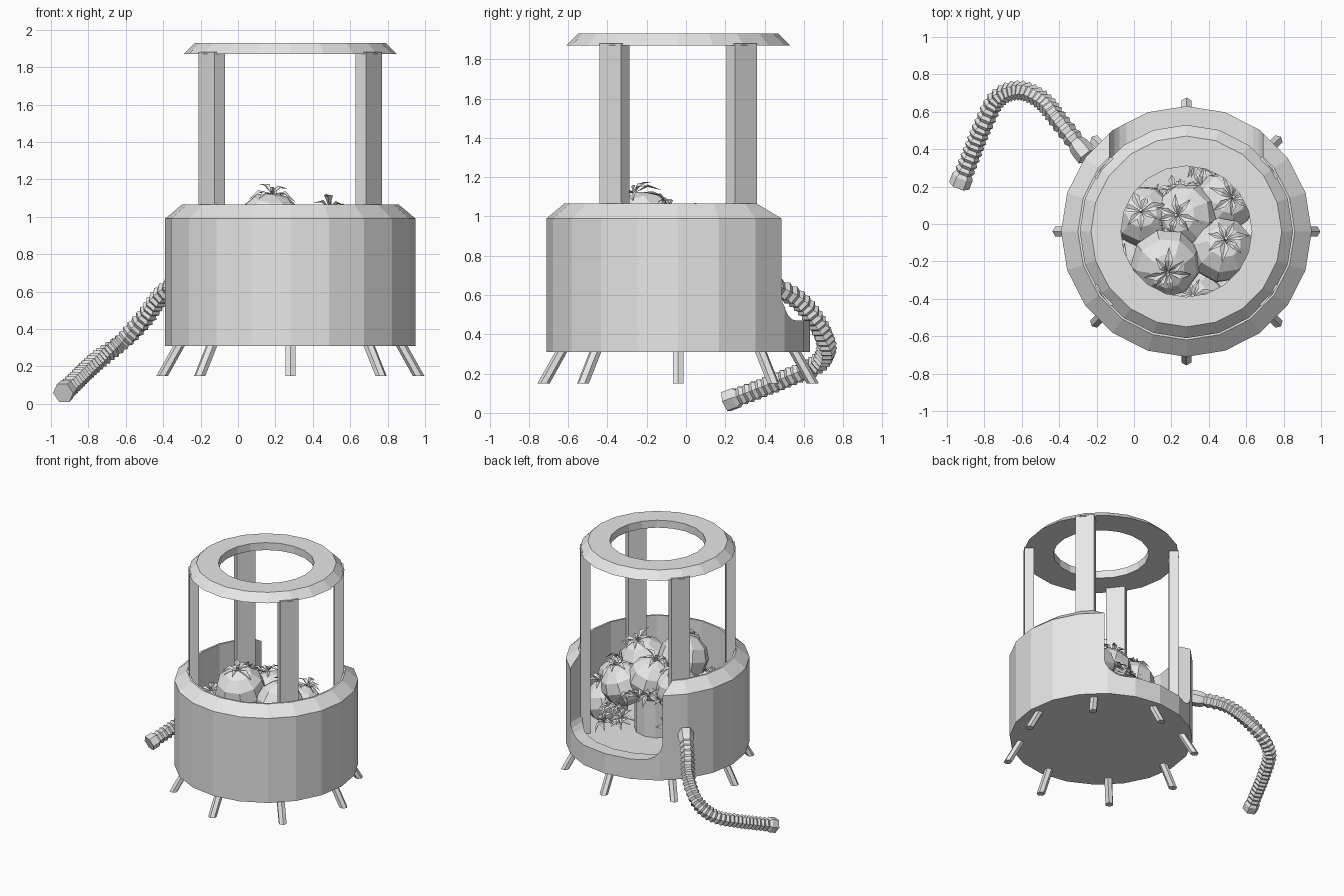
import bpy, bmesh, math, random
from mathutils import Vector, Matrix, Euler

random.seed(4)
CX, CY, SIDES = 0.28, -0.04, 20

if "Cube" in bpy.data.objects:
    bpy.data.objects.remove(bpy.data.objects["Cube"])

grey = bpy.data.materials.new("plain grey")
grey.use_nodes = True
grey.diffuse_color = (0.8, 0.8, 0.8, 1)
grey.node_tree.nodes["Principled BSDF"].inputs["Base Color"].default_value = (0.8, 0.8, 0.8, 1)


def finish(name, bm, location=(CX, CY, 0), recalc=True):
    """Turn a bmesh into a flat shaded grey object."""
    if recalc:
        bmesh.ops.recalc_face_normals(bm, faces=bm.faces)
    mesh = bpy.data.meshes.new(name)
    bm.to_mesh(mesh)
    bm.free()
    obj = bpy.data.objects.new(name, mesh)
    obj.location = location
    mesh.materials.append(grey)
    bpy.context.collection.objects.link(obj)
    return obj


def skin(bm, loops, closed=False):
    """Bridge successive vertex loops with quads, capping open ends."""
    rings = [[bm.verts.new(p) for p in loop] for loop in loops]
    pairs = list(zip(rings, rings[1:]))
    if closed:
        pairs.append((rings[-1], rings[0]))
    else:
        bm.faces.new(rings[0])
        bm.faces.new(rings[-1])
    n = len(rings[0])
    for a, b in pairs:
        for i in range(n):
            j = (i + 1) % n
            bm.faces.new((a[i], a[j], b[j], b[i]))


def circle(r, z, n=SIDES):
    return [Vector((r * math.cos(math.tau * i / n), r * math.sin(math.tau * i / n), z))
            for i in range(n)]


def lathe(name, profile, closed=False):
    bm = bmesh.new()
    skin(bm, [circle(r, z) for r, z in profile], closed)
    return finish(name, bm)


# Drum with a bevelled rim, hollow inside
drum = lathe("drum", [(0.67, 0.31), (0.67, 0.99), (0.58, 1.065),
                      (0.565, 1.065), (0.565, 0.42)])

# Back opening with rounded lower corners
half, sill, corner = 0.41, 0.47, 0.13
outline = [(half, 1.3)]
for i in range(6):
    a = math.radians(18 * i)
    outline.append((half - corner + corner * math.cos(a), sill + corner - corner * math.sin(a)))
outline += [(-x, z) for x, z in reversed(outline)]
bm = bmesh.new()
skin(bm, [[Vector((x, y, z)) for x, z in outline] for y in (0.1, 0.9)])
cutter = finish("opening_cutter", bm)
cutter.hide_render = True
cut = drum.modifiers.new("opening", "BOOLEAN")
cut.operation, cut.solver, cut.object = "DIFFERENCE", "EXACT", cutter
bpy.context.view_layer.objects.active = drum
bpy.ops.object.modifier_apply(modifier=cut.name)
bpy.data.objects.remove(cutter)

# Top ring
lathe("top_ring", [(0.57, 1.87), (0.51, 1.93), (0.35, 1.93), (0.35, 1.87)], closed=True)

# Four flat posts standing inside the wall
for side, sx in (("left", 1), ("right", -1)):
    for end, sy in (("front", -1), ("back", 1)):
        angle = math.atan2(sy * 0.61, sx * 0.79)
        bm = bmesh.new()
        bmesh.ops.create_cube(bm, size=1)
        bmesh.ops.scale(bm, verts=bm.verts, vec=(0.07, 0.14, 1.47))
        bmesh.ops.translate(bm, verts=bm.verts, vec=(0.53, 0, 1.145))
        bmesh.ops.rotate(bm, verts=bm.verts, matrix=Matrix.Rotation(angle, 3, "Z"))
        finish(f"{end}_{side}_post", bm)

# Eight splayed legs
for k in range(8):
    turn = Matrix.Rotation(math.tau * k / 8, 3, "Z")
    bm = bmesh.new()
    skin(bm, [[turn @ (p + Vector((x, 0, 0))) for p in circle(0.031, z, 6)]
              for x, z in ((0.685, 0.15), (0.59, 0.32))])
    finish(f"leg_{k + 1}", bm)


# Ribbed hose along a smooth path
def spline(points, steps):
    pts = [2 * points[0] - points[1]] + points + [2 * points[-1] - points[-2]]
    out = []
    for a, b, c, d in zip(pts, pts[1:], pts[2:], pts[3:]):
        for s in range(steps):
            t = s / steps
            out.append(0.5 * (2 * b + (c - a) * t + (2 * a - 5 * b + 4 * c - d) * t ** 2
                              + (3 * b - a - 3 * c + d) * t ** 3))
    return out + [points[-1]]


path = spline([Vector(p) for p in (
    (-0.25, 0.36, 0.68), (-0.40, 0.55, 0.59), (-0.49, 0.66, 0.47), (-0.61, 0.715, 0.34),
    (-0.73, 0.67, 0.25), (-0.81, 0.52, 0.18), (-0.87, 0.37, 0.12), (-0.935, 0.205, 0.058))], 10)
loops = []
for i, p in enumerate(path):
    tangent = (path[min(i + 1, len(path) - 1)] - path[max(i - 1, 0)]).normalized()
    turn = tangent.to_track_quat("Z", "Y").to_matrix()
    plain = i < 3 or i > len(path) - 5
    radius = 0.058 if plain else (0.055 if i % 2 else 0.043)
    loops.append([p + turn @ q for q in circle(radius, 0, 6)])
bm = bmesh.new()
skin(bm, loops)
finish("hose", bm, (0, 0, 0))

# Column that carries the heap
bm = bmesh.new()
skin(bm, [circle(0.17, z, 12) for z in (0.41, 0.85)])
finish("core_column", bm)


# Leafy stars and faceted fruit
def add_star(bm, place, size, petals=7):
    for k in range(petals):
        turn = (place @ Matrix.Rotation(math.tau * k / petals + random.uniform(-0.2, 0.2), 4, "Z")
                @ Matrix.Rotation(random.uniform(-0.35, 0.25), 4, "Y")
                @ Matrix.Scale(size * random.uniform(0.8, 1.15), 4))
        root, tip, mid = [bm.verts.new(turn @ Vector(p)) for p in
                          ((0, 0, 0), (1, 0, -0.1), (0.5, 0, 0.12))]
        for s in (1, -1):
            edge = bm.verts.new(turn @ Vector((0.5, 0.17 * s, 0.2)))
            bm.faces.new((root, mid, edge)[::s])
            bm.faces.new((mid, tip, edge)[::s])
    stem = [[place @ (p * size) for p in circle(0.08, z, 5)] for z in (0, 0.3)]
    skin(bm, stem)


fruits = [(-0.11, -0.17, 0.95, 0.19), (0.19, -0.10, 0.89, 0.18), (0.0, 0.08, 0.85, 0.18),
          (-0.23, 0.08, 0.83, 0.17), (0.20, 0.15, 0.78, 0.17), (0.05, -0.37, 0.75, 0.17),
          (-0.34, -0.16, 0.72, 0.18), (0.36, -0.05, 0.70, 0.18), (0.30, -0.30, 0.68, 0.18),
          (0.38, 0.10, 0.58, 0.17), (-0.37, 0.10, 0.58, 0.17), (-0.22, -0.32, 0.60, 0.18)]
for k, (x, y, z, r) in enumerate(fruits):
    tilt = Euler((random.uniform(-0.3, 0.3), random.uniform(-0.3, 0.3),
                  random.uniform(0, 6))).to_matrix().to_4x4()
    place = Matrix.Translation((x, y, z)) @ tilt
    bm = bmesh.new()
    bmesh.ops.create_uvsphere(bm, u_segments=9, v_segments=6, radius=r,
                              matrix=place @ Matrix.Diagonal((1, 1, 0.95, 1)))
    finish(f"fruit_{k + 1}", bm)
    bm = bmesh.new()
    add_star(bm, place @ Matrix.Translation((0, 0, 0.94 * r)), 0.125)
    finish(f"fruit_leaves_{k + 1}", bm, recalc=False)

# Loose leaves tumbling down to the opening
bm = bmesh.new()
for k in range(30):
    a, r = math.radians(random.uniform(10, 170)), random.uniform(0.1, 0.46)
    lean = Matrix.Rotation(a, 4, "Z") @ Matrix.Rotation(random.uniform(0.3, 0.9), 4, "Y")
    height = max(0.45, 1.1 - 1.3 * r)
    add_star(bm, Matrix.Translation((r * math.cos(a), r * math.sin(a), height)) @ lean, 0.1)
finish("loose_leaves", bm, recalc=False)
